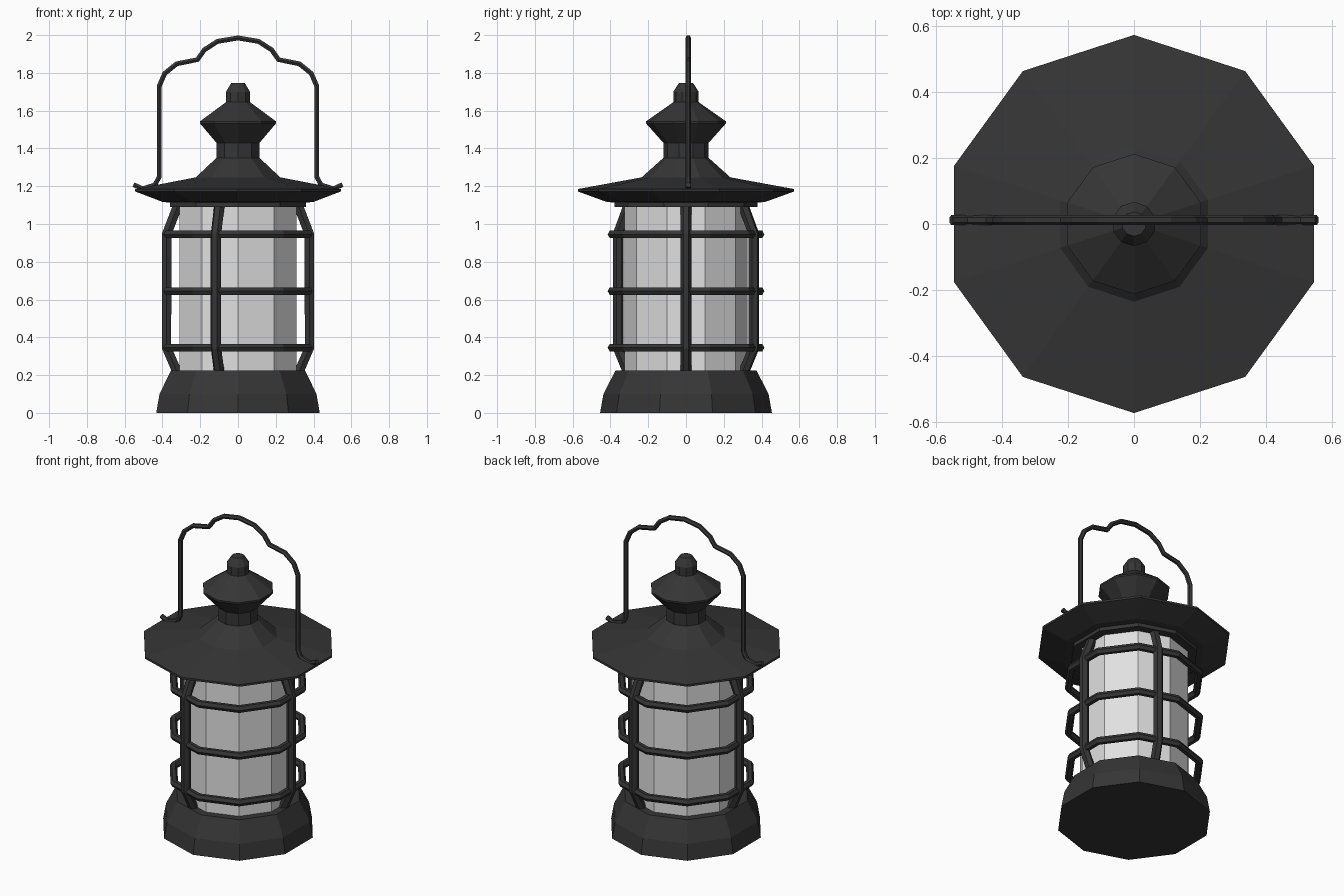
import bpy, bmesh, math

if "Cube" in bpy.data.objects:
    bpy.data.objects.remove(bpy.data.objects["Cube"])

SIDES = 10
START = math.pi / 2          # one corner points along y


def material(name, value):
    m = bpy.data.materials.new(name)
    m.diffuse_color = (value, value, value, 1)
    m.use_nodes = True
    m.node_tree.nodes["Principled BSDF"].inputs["Base Color"].default_value = m.diffuse_color
    return m


IRON = material("black iron", 0.036)
GLASS = material("pale glass", 0.75)


def corner(r, i, z):
    a = START + 2 * math.pi * i / SIDES
    return (r * math.cos(a), r * math.sin(a), z)


def lathe(name, profile, mat):
    """Ten-sided closed solid from (radius, height) pairs, bottom to top."""
    bm = bmesh.new()
    loops = [[bm.verts.new(corner(r, i, z)) for i in range(SIDES)] for r, z in profile]
    for lo, hi in zip(loops, loops[1:]):
        for i in range(SIDES):
            j = (i + 1) % SIDES
            bm.faces.new((lo[i], lo[j], hi[j], hi[i]))
    bm.faces.new(loops[0][::-1])
    bm.faces.new(loops[-1])
    me = bpy.data.meshes.new(name)
    bm.to_mesh(me)
    bm.free()
    me.materials.append(mat)
    ob = bpy.data.objects.new(name, me)
    bpy.context.collection.objects.link(ob)
    return ob


def tube(name, points, radius, cyclic=False):
    """Six-sided rod along a path, turned into a flat-shaded mesh."""
    cu = bpy.data.curves.new(name, 'CURVE')
    cu.dimensions = '3D'
    cu.bevel_depth = radius
    cu.bevel_resolution = 1
    cu.use_fill_caps = True
    sp = cu.splines.new('POLY')
    sp.points.add(len(points) - 1)
    for p, co in zip(sp.points, points):
        p.co = (*co, 1)
    sp.use_cyclic_u = cyclic
    sp.use_smooth = False
    cu.materials.append(IRON)
    ob = bpy.data.objects.new(name, cu)
    bpy.context.collection.objects.link(ob)
    bpy.ops.object.select_all(action='DESELECT')
    ob.select_set(True)
    bpy.context.view_layer.objects.active = ob
    bpy.ops.object.convert(target='MESH')
    ob = bpy.context.object
    ob.name = name
    for f in ob.data.polygons:
        f.use_smooth = False
    return ob


# Foot of the lantern
lathe("base", [(0.455, 0), (0.437, 0.10), (0.373, 0.225)], IRON)

# Glass cylinder
lathe("glass", [(0.325, 0.21), (0.325, 1.10)], GLASS)

# Roof with collar below, brim, and neck
lathe("roof", [(0.378, 1.09), (0.378, 1.113), (0.42, 1.117), (0.572, 1.172),
               (0.572, 1.185), (0.235, 1.247), (0.12, 1.35), (0.12, 1.44)], IRON)

# Chimney cap and knob
lathe("chimney_cap", [(0.12, 1.43), (0.212, 1.533), (0.212, 1.543), (0.067, 1.645),
                      (0.067, 1.70), (0.037, 1.747)], IRON)

# Horizontal cage rings
for n, z in enumerate((0.345, 0.645, 0.945)):
    tube(f"cage_ring_{n + 1}", [corner(0.392, i, z) for i in range(SIDES)], 0.023, True)

# Upright cage bars, placed at the middle of four ring sides
for n, deg in enumerate((0, 72, 180, 252)):
    a = math.radians(deg)
    path = [(0.315, 0.20), (0.378, 0.345), (0.378, 0.945), (0.318, 1.10)]
    tube(f"cage_bar_{n + 1}", [(r * math.cos(a), r * math.sin(a), z) for r, z in path], 0.029)

# Carrying handle, mirrored from one half
half = [(0.553, 1.208), (0.505, 1.187), (0.44, 1.207), (0.417, 1.25), (0.417, 1.73),
        (0.388, 1.797), (0.325, 1.848), (0.215, 1.870), (0.178, 1.922), (0.108, 1.967)]
full = [(-x, z) for x, z in half] + [(0, 1.985)] + half[::-1]
tube("handle", [(x, 0.012, z) for x, z in full], 0.015)
